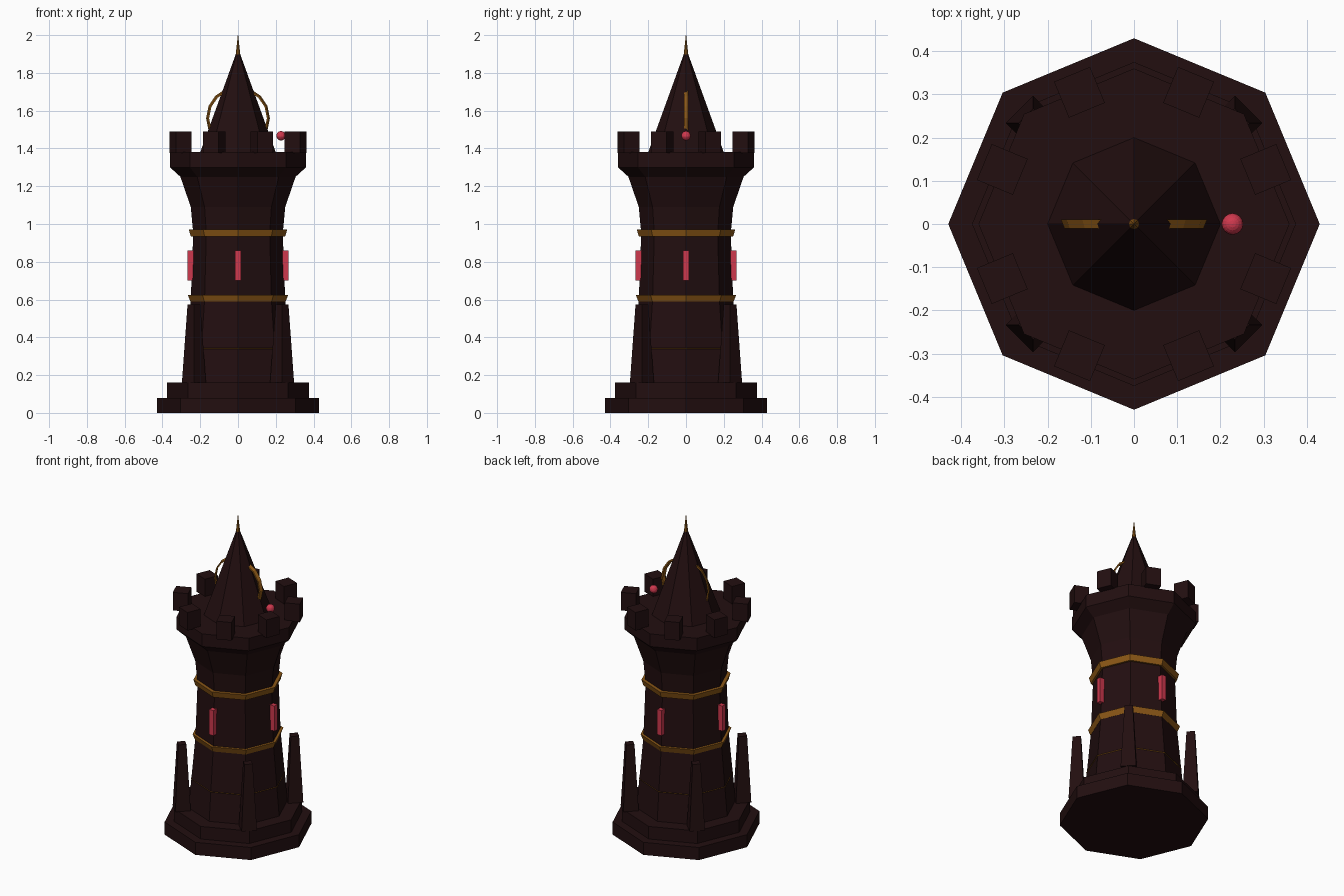
import bpy, bmesh, math
from mathutils import Matrix, Vector

old = bpy.data.objects.get("Cube")
if old:
    bpy.data.objects.remove(old, do_unlink=True)


def material(name, rgb):
    m = bpy.data.materials.new(name)
    m.use_nodes = True
    m.diffuse_color = (*rgb, 1)
    b = next(n for n in m.node_tree.nodes if n.type == 'BSDF_PRINCIPLED')
    b.inputs["Base Color"].default_value = (*rgb, 1)
    return m


STONE = material("dark stone", (0.016, 0.0045, 0.005))
GOLD = material("aged gold", (0.26, 0.095, 0.008))
RED = material("glowing red", (0.62, 0.04, 0.075))


def add(name, bm, mat, matrix=None):
    if matrix:
        bm.transform(matrix)
    bmesh.ops.recalc_face_normals(bm, faces=bm.faces)
    me = bpy.data.meshes.new(name)
    bm.to_mesh(me)
    bm.free()
    me.materials.append(mat)
    ob = bpy.data.objects.new(name, me)
    bpy.context.collection.objects.link(ob)
    return ob


def lathe(name, profile, mat, sides=8, closed=False, matrix=None):
    """Revolve (radius, z) points; corners lie on the axes."""
    bm = bmesh.new()
    rings = []
    for r, z in profile:
        rings.append([bm.verts.new((r * math.cos(a), r * math.sin(a), z))
                      for a in (2 * math.pi * i / sides for i in range(sides))])
    pairs = list(zip(rings, rings[1:]))
    if closed:
        pairs.append((rings[-1], rings[0]))
    for lo, hi in pairs:
        for i in range(sides):
            j = (i + 1) % sides
            bm.faces.new((lo[i], lo[j], hi[j], hi[i]))
    if not closed:
        bm.faces.new(rings[0])
        bm.faces.new(rings[-1])
    return add(name, bm, mat, matrix)


def block(name, size, radius, z, angle, mat, taper=1.0):
    """Box placed at a radius and turned to face outward."""
    bm = bmesh.new()
    bmesh.ops.create_cube(bm, size=1)
    for v in bm.verts:
        k = taper if v.co.z > 0 else 1
        v.co = Vector((v.co.x * size[0] * k, v.co.y * size[1] * k, v.co.z * size[2]))
    turn = Matrix.Rotation(math.radians(angle), 4, 'Z')
    return add(name, bm, mat, turn @ Matrix.Translation((radius, 0, z)))


# Stepped plinth
lathe("plinth_lower", [(0.43, 0), (0.43, 0.08)], STONE)
lathe("plinth_upper", [(0.375, 0.08), (0.375, 0.16)], STONE)

# Tapering shaft with flared parapet
lathe("tower_shaft", [(0.29, 0.16), (0.25, 0.60), (0.237, 0.95), (0.25, 1.09),
                      (0.305, 1.25), (0.36, 1.30), (0.36, 1.38)], STONE)

# Pointed roof and finial
lathe("spire", [(0.20, 1.38), (0.004, 1.92)], STONE)
lathe("finial", [(0.014, 1.88), (0.001, 2.0)], GOLD)

# Gold bands around the shaft, wider at the top
for name, r0, r1, z0, z1 in (("band_low", 0.271, 0.277, 0.336, 0.343),
                             ("band_middle", 0.252, 0.266, 0.59, 0.625),
                             ("band_high", 0.25, 0.261, 0.935, 0.972)):
    lathe(name, [(0.22, z0), (r0, z0), (r1, z1), (0.22, z1)], GOLD, closed=True)

# Upright gold hoop through the spire
lathe("spire_hoop", [(0.153, -0.01), (0.161, -0.01), (0.169, 0.01), (0.159, 0.01)],
      GOLD, sides=16, closed=True,
      matrix=Matrix.Translation((0, 0, 1.56)) @ Matrix.Rotation(-math.pi / 2, 4, 'X'))

# Battlements
for i in range(8):
    block(f"merlon_{i + 1}", (0.09, 0.09, 0.115), 0.33, 1.4325, 22.5 + 45 * i, STONE)

# Corner pinnacles and window slits
for i in range(4):
    block(f"pinnacle_{i + 1}", (0.09, 0.09, 0.415), 0.33, 0.3675, 45 + 90 * i, STONE, 0.53)
    block(f"window_slit_{i + 1}", (0.04, 0.03, 0.16), 0.248, 0.78, 90 * i, RED)

# Small red orb hovering beside the spire
bm = bmesh.new()
bmesh.ops.create_uvsphere(bm, u_segments=16, v_segments=10, radius=0.025)
add("orb", bm, RED, Matrix.Translation((0.228, 0, 1.467)))
